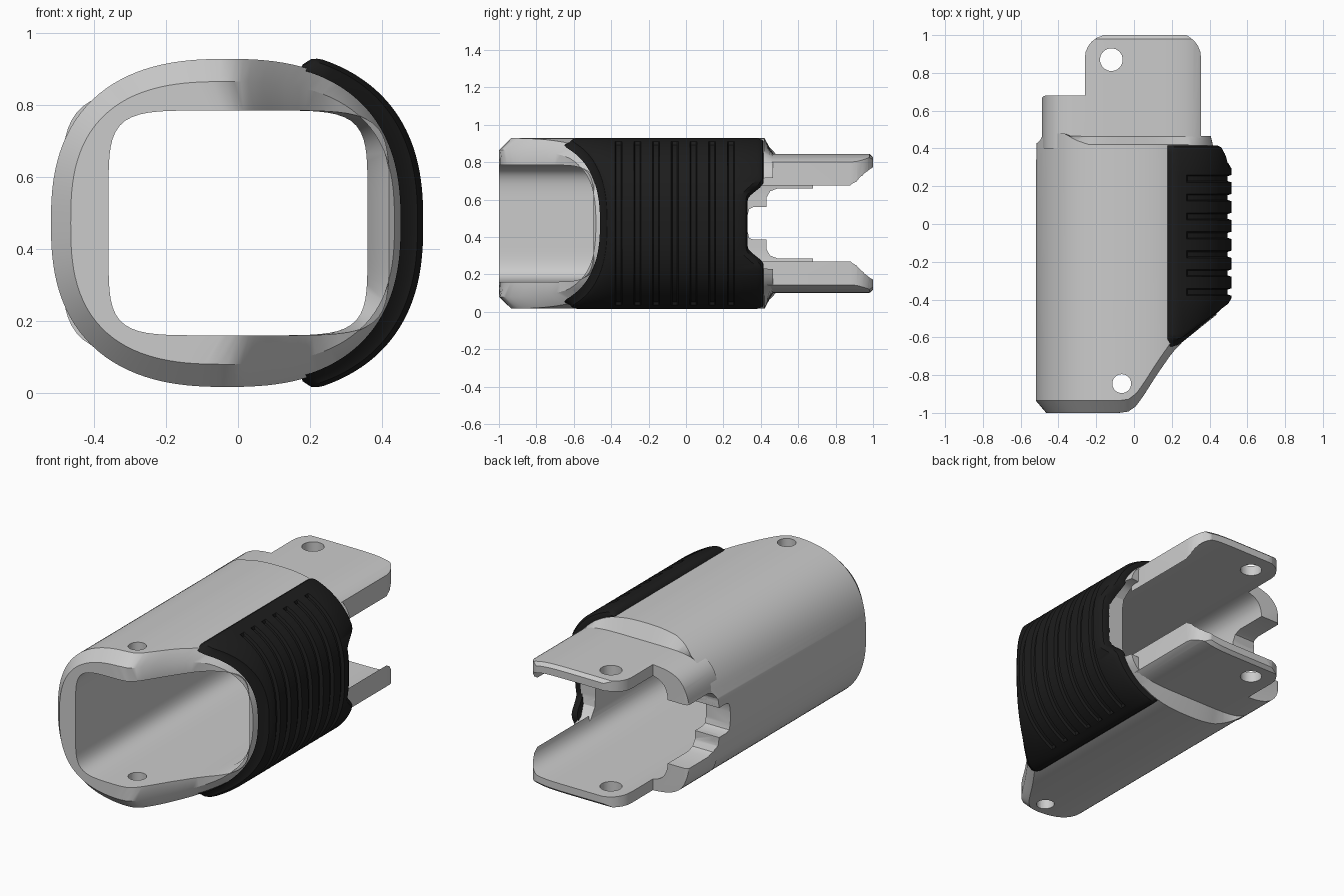
import bpy, bmesh, math

if "Cube" in bpy.data.objects:
    bpy.data.objects.remove(bpy.data.objects["Cube"])

CZ = 0.473


def make(name, verts, faces):
    me = bpy.data.meshes.new(name)
    me.from_pydata(verts, [], faces)
    bm = bmesh.new()
    bm.from_mesh(me)
    bmesh.ops.recalc_face_normals(bm, faces=bm.faces)
    bm.to_mesh(me)
    bm.free()
    ob = bpy.data.objects.new(name, me)
    bpy.context.collection.objects.link(ob)
    return ob


def loft(name, loops, wrap):
    # skin closed loops; wrap joins last to first, otherwise ends are capped
    n, m = len(loops[0]), len(loops)
    faces = []
    for i in range(m if wrap else m - 1):
        j = (i + 1) % m
        for k in range(n):
            l = (k + 1) % n
            faces.append((i * n + k, i * n + l, j * n + l, j * n + k))
    if not wrap:
        faces += [tuple(range(n)), tuple(range((m - 1) * n, m * n))]
    return make(name, [v for lp in loops for v in lp], faces)


def prism(name, pts, axis, lo, hi):
    place = (lambda p, d: (d, p[0], p[1])) if axis == 'x' else (lambda p, d: (p[0], p[1], d))
    return loft(name, [[place(p, d) for p in pts] for d in (lo, hi)], False)


def hole(name, x, y, r):
    pts = [(x + r * math.cos(k * math.pi / 16), y + r * math.sin(k * math.pi / 16)) for k in range(32)]
    return prism(name, pts, 'z', -1, 2)


def boolean(ob, cutter, op='DIFFERENCE'):
    cutter.hide_render = True
    mod = ob.modifiers.new('cut', 'BOOLEAN')
    mod.object, mod.operation, mod.solver = cutter, op, 'EXACT'
    bpy.context.view_layer.objects.active = ob
    bpy.ops.object.modifier_apply(modifier=mod.name)


def smooth(ob, deg=32):
    bpy.ops.object.select_all(action='DESELECT')
    ob.select_set(True)
    bpy.context.view_layer.objects.active = ob
    bpy.ops.object.shade_smooth_by_angle(angle=math.radians(deg))


def outline(t, cx, a, b, n):
    # superellipse point at polar angle t
    c, s = math.cos(t), math.sin(t)
    r = (abs(c / a) ** n + abs(s / b) ** n) ** (-1 / n)
    return cx + r * c, CZ + r * s


def interp(x, table):
    if x <= table[0][0]:
        return table[0][1]
    for (x0, y0), (x1, y1) in zip(table, table[1:]):
        if x <= x1:
            return y0 + (y1 - y0) * (x - x0) / (x1 - x0)
    return table[-1][1]


def front(x):
    return interp(x, [(-.08, -1), (-.03, -.993), (.01, -.965), (.05, -.91), (.12, -.80),
                      (.2, -.685), (.25, -.63), (.3, -.59), (.5, -.43)])


def back(x):
    return interp(x, [(-.50, .43), (-.46, .48), (-.37, .48), (-.31, .445), (-.24, .42)])


def mirror_z(pts):
    return pts + [(y, 2 * CZ - z) for y, z in reversed(pts)]


# Sleeve body: chamfered slanted mouth, thick wall, sloped rear shoulder
rings = [[] for _ in range(7)]
for k in range(128):
    t = 2 * math.pi * k / 128
    O = outline(t, -.03, .49, .456, 2.5)
    C = outline(t, -.03, .435 if math.cos(t) < 0 else .465, .393, 2.7)
    R = outline(t, 0, .36 if math.cos(t) < 0 else .42, .3125, 6)
    I = outline(t, 0, .36, .3125, 6)
    S = outline(t, -.035, .453, .3715, 5)
    path = [(O, front(O[0]) + .065), (C, front(C[0])), (R, front(R[0])), (I, front(R[0]) + .1),
            (I, .46), (S, .465), (O, back(O[0]))]
    for ring, (p, y) in zip(rings, path):
        ring.append((p[0], y, p[1]))
body = loft('sleeve_body', rings, True)

# Rear liner: inner shell that continues behind as two tongues and a side tab
rings = [[] for _ in range(4)]
for k in range(128):
    t = 2 * math.pi * k / 128
    S = outline(t, -.035, .455, .3725, 5)
    B = outline(t, -.035, .44, .355, 5)
    I = outline(t, 0, .36, .3125, 6)
    for ring, (p, y) in zip(rings, [(S, .4), (S, .98), (B, 1), (I, 1)]):
        ring.append((p[0], y, p[1]))
rings.append([(x, .4, z) for x, y, z in rings[3]])
liner = loft('rear_tongues', rings, True)


def corner(cx, cy, r, a0):
    return [(cx + r * math.cos(math.radians(a0 + a)), cy + r * math.sin(math.radians(a0 + a)))
            for a in range(0, 91, 15)]


foot = ([(-.6, .3), (.355, .3)] + corner(.225, .88, .13, 0) + corner(-.14, .88, .12, 90)
        + [(-.26, .68)] + corner(-.465, .655, .025, 90) + [(-.6, .655)])
foot = [(x, min(y, 1.01) if y < .999 else 1.01) for x, y in foot]
helpers = [prism('footprint_cutter', foot, 'z', -1, 2)]
boolean(liner, helpers[0], 'INTERSECT')

# Stepped slot on the left, notch on the right, screw holes
slot = prism('slot_cutter', mirror_z([(1.2, .66), (.49, .66), (.45, .645), (.43, .61), (.43, .56),
                                     (.36, .56), (.338, .55), (.33, .52)]), 'x', -.8, -.2)
notch = prism('notch_cutter', mirror_z([(.7, .72), (.42, .715), (.385, .7), (.36, .675), (.338, .65),
                                       (.33, .6)]), 'x', .2, .8)
rear_hole = hole('rear_hole_cutter', -.12, .87, .06)
front_hole = hole('front_hole_cutter', -.065, -.845, .05)
helpers += [slot, notch, rear_hole, front_hole]
for ob, cutters in ((body, (slot, notch, front_hole)), (liner, (slot, rear_hole))):
    for c in cutters:
        boolean(ob, c)
    smooth(ob)
for h in helpers:
    bpy.data.objects.remove(h)

# Dark ribbed grip pad wrapped around the right side
FULL, N = math.radians(64.5), 80
loops = []
for k in range(N + 1):
    u = 2 * k / N - 1
    t = FULL * u
    edge = min(1, (1 - abs(u)) / .08)
    h = .35 + .65 * math.sqrt(1 - (1 - edge) ** 2)

    def at(f):
        # f: 0 = inside face, 1 = outside face
        return outline(t, -.03, .482 + .063 * f, .448 + .04 * f, 2.5)

    x, z = at(1)
    yf = interp(x, [(.19, -.61), (.22, -.62), (.26, -.61), (.31, -.575), (.4, -.51), (.515, -.43)])
    w = min(1, max(0, (abs(z - CZ) - .14) / .11))
    yb = .33 + .085 * w * w * (3 - 2 * w)
    g = .3 if abs(t) < math.radians(54) else 0
    rows = [(yf - .03, 0), (yf, .45 * h), (yf + .008, .75 * h), (yf + .035, h)]
    for i in range(7):
        c = -.36 + .1 * i
        rows += [(c - .019, h), (c - .013, h - g), (c + .013, h - g), (c + .019, h)]
    rows += [(yb - .035, h), (yb - .008, .75 * h), (yb, .45 * h), (yb, 0)]
    loops.append([(at(f)[0], y, at(f)[1]) for y, f in rows])
grip = loft('grip_pad', loops, False)
mat = bpy.data.materials.new('black_rubber')
mat.diffuse_color = (.012, .012, .012, 1)
mat.use_nodes = True
mat.node_tree.nodes["Principled BSDF"].inputs["Base Color"].default_value = mat.diffuse_color
grip.data.materials.append(mat)
smooth(grip)
